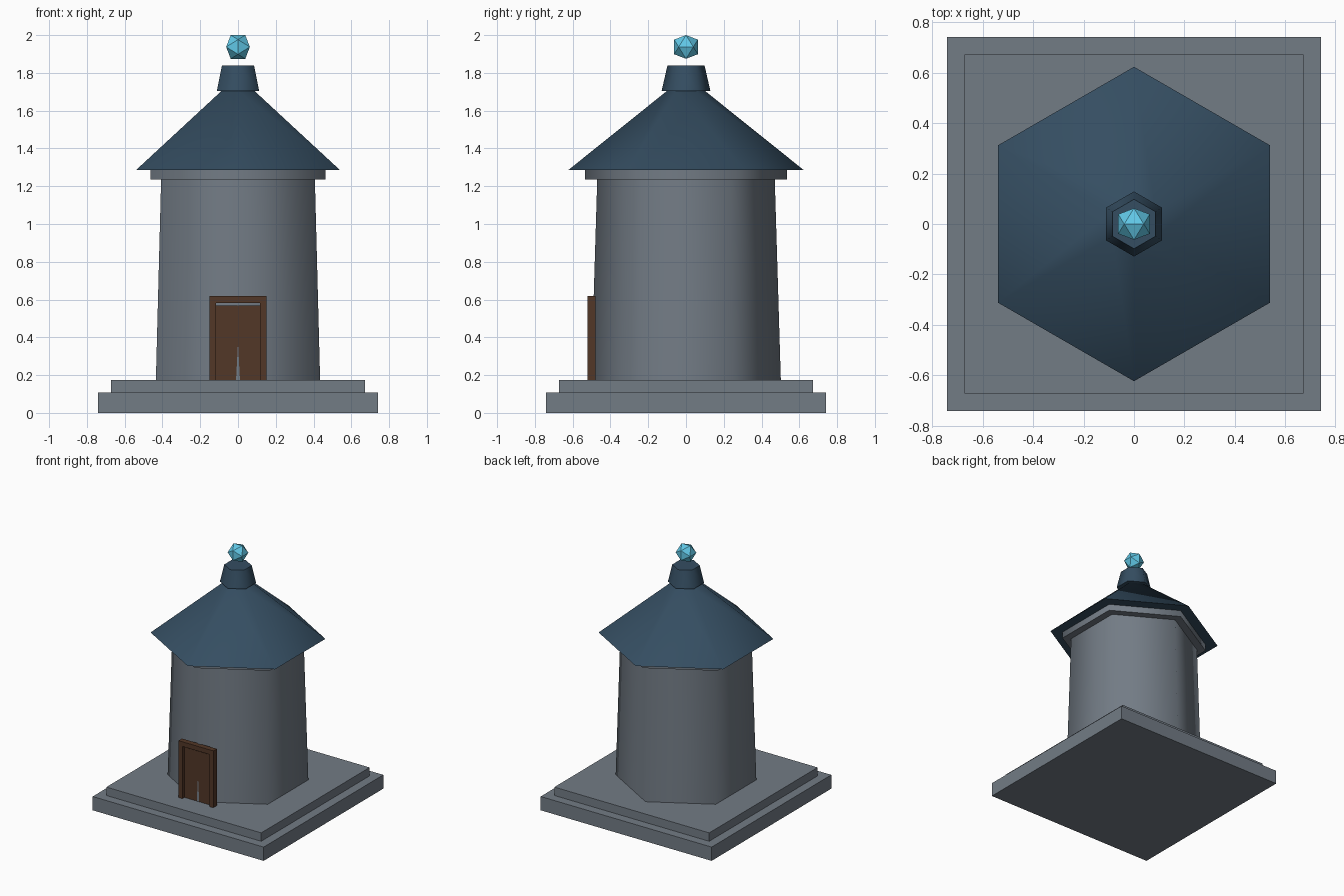
import bpy, bmesh, math

if "Cube" in bpy.data.objects:
    bpy.data.objects.remove(bpy.data.objects["Cube"])

def material(name, rgb):
    m = bpy.data.materials.new(name)
    m.diffuse_color = (*rgb, 1)
    m.use_nodes = True
    m.node_tree.nodes["Principled BSDF"].inputs["Base Color"].default_value = m.diffuse_color
    return m

STONE = material("stone", (0.17, 0.20, 0.235))
SLATE = material("slate", (0.035, 0.075, 0.12))
WOOD = material("wood", (0.085, 0.038, 0.02))
CRYSTAL = material("crystal", (0.12, 0.58, 0.80))

def box(name, x0, x1, y0, y1, z0, z1, mat):
    bpy.ops.mesh.primitive_cube_add(size=1, location=((x0 + x1) / 2, (y0 + y1) / 2, (z0 + z1) / 2))
    ob = bpy.context.object
    ob.name = name
    ob.scale = (x1 - x0, y1 - y0, z1 - z0)
    bpy.ops.object.transform_apply(location=False, rotation=False, scale=True)
    ob.data.materials.append(mat)
    return ob

def hexagon(name, r0, r1, z0, z1, mat):
    # six-sided frustum with corners on the y axis, sides smooth, rims sharp
    bpy.ops.mesh.primitive_cone_add(vertices=6, radius1=r0, radius2=r1, depth=z1 - z0,
                                    location=(0, 0, (z0 + z1) / 2))
    ob = bpy.context.object
    ob.name = name
    ob.data.materials.append(mat)
    bpy.ops.object.shade_smooth_by_angle(angle=math.radians(65))
    return ob

# Stepped square base
box("lower_step", -0.742, 0.742, -0.742, 0.742, 0, 0.108, STONE)
box("upper_step", -0.672, 0.672, -0.672, 0.672, 0.108, 0.174, STONE)

# Tapered tower, cornice, roof and cap
hexagon("tower_wall", 0.502, 0.47, 0.174, 1.235, STONE)
hexagon("cornice", 0.534, 0.534, 1.235, 1.285, STONE)
hexagon("roof", 0.624, 0.10, 1.285, 1.705, SLATE)
hexagon("roof_cap", 0.129, 0.098, 1.705, 1.84, SLATE)

# Door with frame; the wall corner pokes through the panel foot
box("door_panel", -0.117, 0.117, -0.496, -0.478, 0.174, 0.568, WOOD)
for side, x in (("left", -0.134), ("right", 0.134)):
    box(side + "_door_post", x - 0.017, x + 0.017, -0.521, -0.478, 0.174, 0.583, WOOD)
box("door_lintel", -0.151, 0.151, -0.521, -0.478, 0.583, 0.62, WOOD)

# Floating faceted crystal: icosahedron with its top edge along x
s = 0.0387
p = s * (1 + math.sqrt(5)) / 2
bm = bmesh.new()
for a in (-1, 1):
    for b in (-1, 1):
        bm.verts.new((a * s, 0, b * p))
        bm.verts.new((a * p, b * s, 0))
        bm.verts.new((0, a * p, b * s))
bmesh.ops.convex_hull(bm, input=bm.verts[:])
bmesh.ops.recalc_face_normals(bm, faces=bm.faces[:])
mesh = bpy.data.meshes.new("crystal")
bm.to_mesh(mesh)
bm.free()
crystal = bpy.data.objects.new("crystal", mesh)
crystal.location.z = 2 - p
mesh.materials.append(CRYSTAL)
bpy.context.collection.objects.link(crystal)
